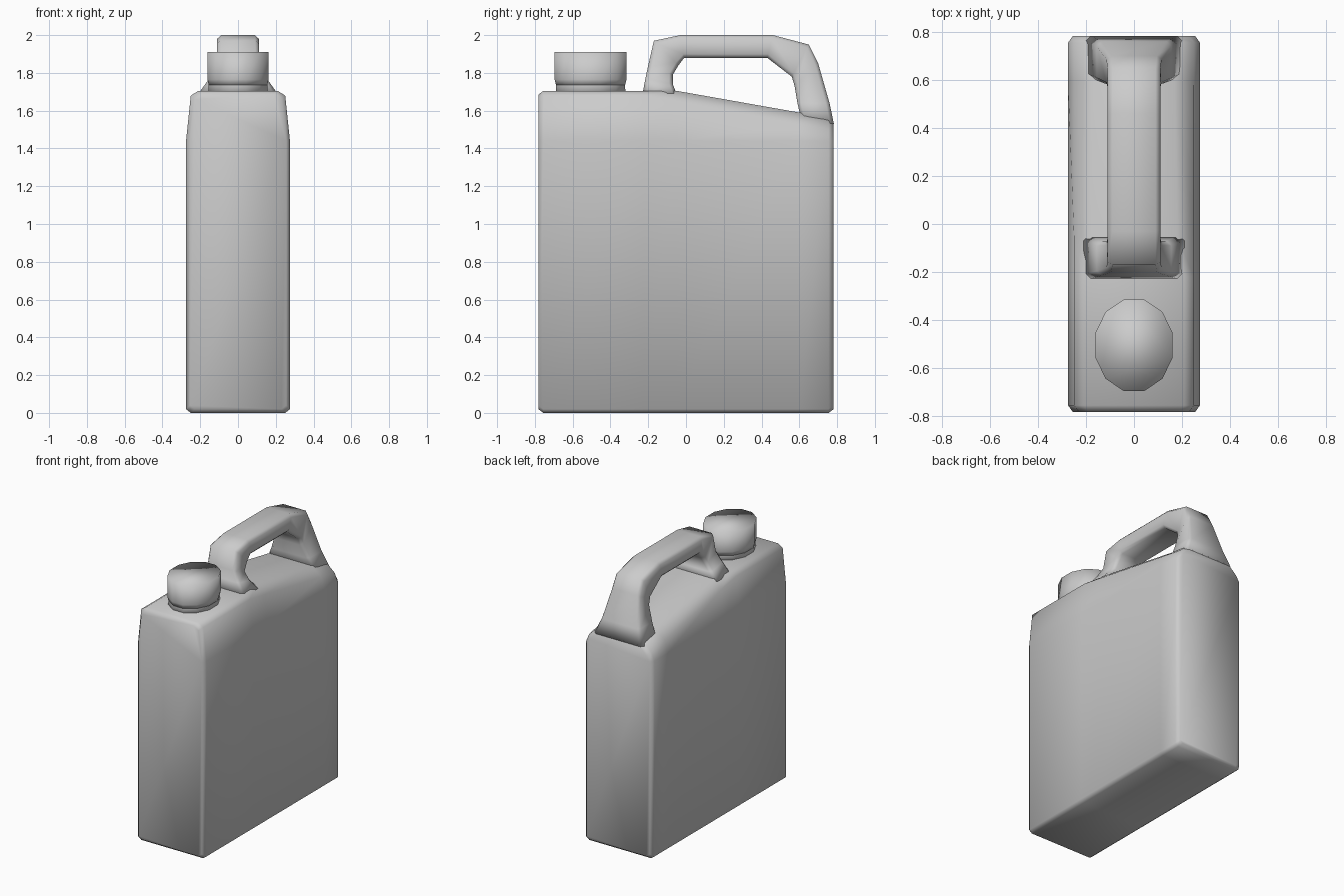
import bpy
import math

cube = bpy.data.objects.get("Cube")
if cube:
    bpy.data.objects.remove(cube, do_unlink=True)

plastic = bpy.data.materials.new("grey plastic")
plastic.use_nodes = True
GREY = (0.6, 0.6, 0.6, 1)
plastic.diffuse_color = GREY
plastic.node_tree.nodes["Principled BSDF"].inputs["Base Color"].default_value = GREY


def loft(name, rings):
    """Skin equal-length rings of points, closing both ends."""
    n = len(rings[0])
    verts = [p for ring in rings for p in ring]
    faces = [list(range(n))[::-1], list(range(len(verts) - n, len(verts)))]
    for r in range(len(rings) - 1):
        for i in range(n):
            j = (i + 1) % n
            faces.append((r * n + i, r * n + j, r * n + n + j, r * n + n + i))
    mesh = bpy.data.meshes.new(name)
    mesh.from_pydata(verts, [], faces)
    mesh.materials.append(plastic)
    obj = bpy.data.objects.new(name, mesh)
    bpy.context.collection.objects.link(obj)
    bpy.ops.object.select_all(action="DESELECT")
    obj.select_set(True)
    bpy.context.view_layer.objects.active = obj
    bpy.ops.object.mode_set(mode="EDIT")
    bpy.ops.mesh.select_all(action="SELECT")
    bpy.ops.mesh.normals_make_consistent(inside=False)
    bpy.ops.object.mode_set(mode="OBJECT")
    bpy.ops.object.shade_smooth()
    return obj


# Body: cross-sections along y; the top slopes down behind the spout deck
def body_ring(y, shoulder_x, shoulder_z, top_x, top_z, inset=0):
    half = [(0.25 - inset, inset), (0.275 - inset, 0.02 + inset),
            (0.275 - inset, 1.44), (shoulder_x - inset, shoulder_z - inset),
            (top_x - inset, top_z - inset)]
    right = [(x, y, z) for x, z in half]
    return right + [(-x, y, z) for x, y, z in reversed(right)]


loft("body", [
    body_ring(-0.782, 0.25, 1.68, 0.21, 1.705, 0.02),
    body_ring(-0.755, 0.25, 1.68, 0.21, 1.705),
    body_ring(-0.22, 0.25, 1.68, 0.21, 1.705),
    body_ring(-0.05, 0.25, 1.65, 0.18, 1.705),
    body_ring(0.6, 0.25, 1.53, 0.17, 1.59),
    body_ring(0.755, 0.25, 1.50, 0.18, 1.56),
    body_ring(0.782, 0.25, 1.50, 0.19, 1.555, 0.02),
])


# Handle: chamfered sections between an outer and an inner outline (y, z)
def handle_ring(outer, inner, w, chamfer=0.02):
    length = math.dist(outer, inner)
    def at(d):
        t = d / length
        return [o + (i - o) * t for o, i in zip(outer, inner)]
    half = [(w - chamfer, at(0)), (w, at(chamfer)),
            (w, at(length - chamfer)), (w - chamfer, at(length))]
    right = [(x, *p) for x, p in half]
    return right + [(-x, y, z) for x, y, z in reversed(right)]


loft("handle", [handle_ring(*s) for s in [
    ((-0.23, 1.69), (-0.05, 1.69), 0.21),
    ((-0.215, 1.77), (-0.07, 1.74), 0.155),
    ((-0.20, 1.84), (-0.07, 1.79), 0.115),
    ((-0.17, 1.97), (-0.04, 1.84), 0.11),
    ((-0.03, 2.0), (-0.01, 1.88), 0.11),
    ((0.46, 2.0), (0.43, 1.88), 0.11),
    ((0.65, 1.95), (0.56, 1.78), 0.11),
    ((0.70, 1.85), (0.575, 1.73), 0.115),
    ((0.76, 1.64), (0.59, 1.64), 0.155),
    ((0.783, 1.53), (0.61, 1.55), 0.2),
]])


# Cap and neck: twelve-sided, slightly longer front to back
def cap_ring(scale, z, sides=12):
    angles = [(i + 0.5) * math.tau / sides for i in range(sides)]
    return [(0.167 * scale * math.cos(a),
             -0.505 + 0.197 * scale * math.sin(a), z) for a in angles]


loft("neck", [cap_ring(0.97, 1.68), cap_ring(0.96, 1.735), cap_ring(0.96, 1.78)])
loft("cap", [cap_ring(0.96, 1.735), cap_ring(1, 1.765), cap_ring(1, 1.91)])
